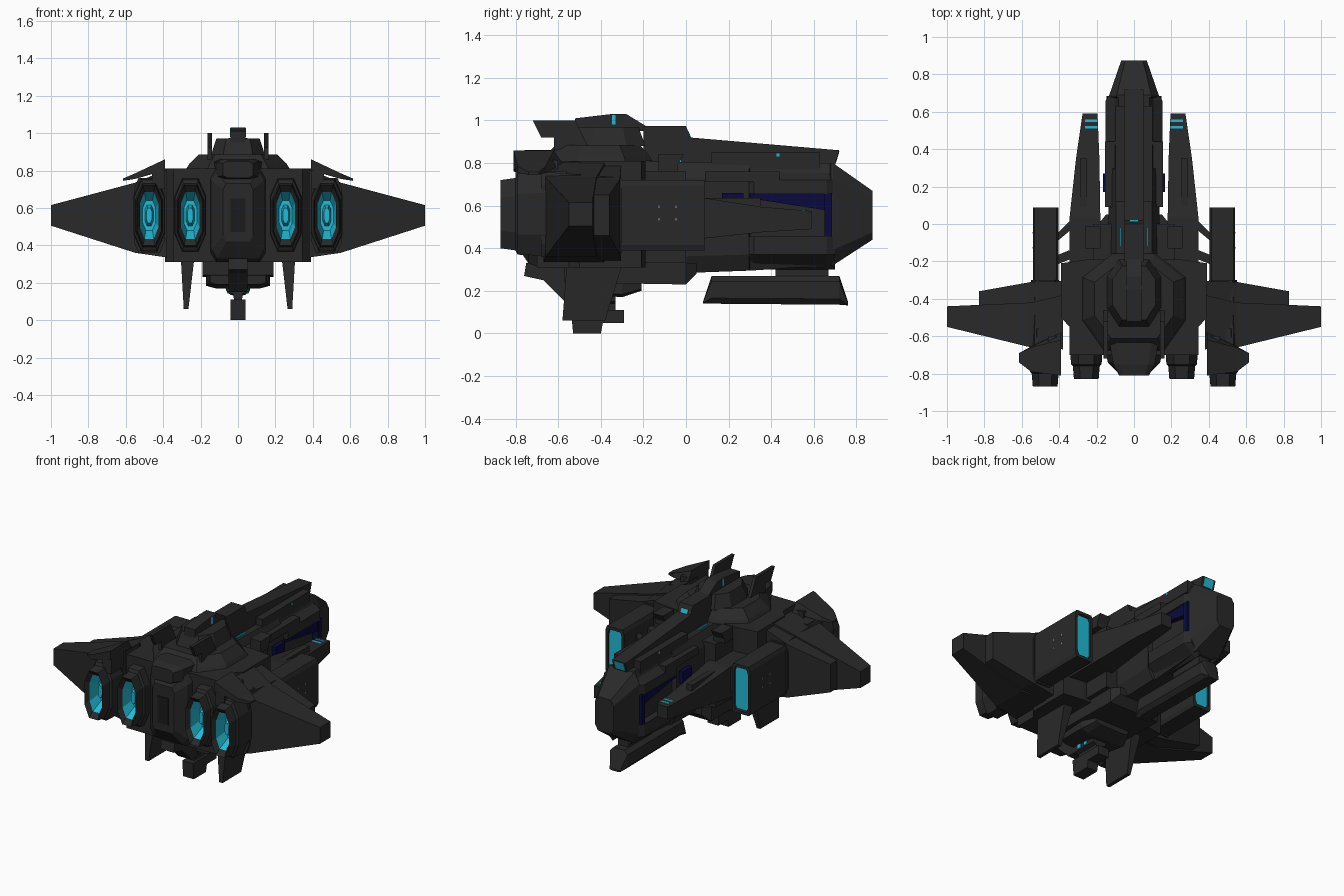
import bpy, bmesh


def material(name, r, g, b):
    m = bpy.data.materials.new(name)
    m.diffuse_color = (r, g, b, 1)
    return m


GREY = material("hull grey", 0.022, 0.022, 0.022)
DARK = material("panel black", 0.011, 0.011, 0.011)
CYAN = material("glow cyan", 0.015, 0.50, 0.68)
BLUE = material("deep blue", 0.003, 0.003, 0.048)
LILAC = material("lamp lilac", 0.35, 0.28, 0.6)


def loft(name, rings, mat=GREY, mirror=False, start=True, end=True):
    """Skin a list of equal-length point rings and close the ends."""
    bm = bmesh.new()
    vs = [[bm.verts.new(p) for p in r] for r in rings]
    n = len(rings[0])
    for a, b in zip(vs, vs[1:]):
        for i in range(n):
            bm.faces.new((a[i], a[(i + 1) % n], b[(i + 1) % n], b[i]))
    if start:
        bm.faces.new(vs[0])
    if end:
        bm.faces.new(vs[-1])
    bmesh.ops.recalc_face_normals(bm, faces=bm.faces)
    me = bpy.data.meshes.new(name)
    bm.to_mesh(me)
    bm.free()
    me.materials.append(mat)
    ob = bpy.data.objects.new(name, me)
    bpy.context.collection.objects.link(ob)
    if mirror:
        ob.modifiers.new("mirror", 'MIRROR').use_mirror_merge = False
    return ob


def rect(y, x0, x1, z0, z1):
    return [(x0, y, z0), (x1, y, z0), (x1, y, z1), (x0, y, z1)]


def box(name, x0, x1, y0, y1, z0, z1, mat=GREY, mirror=False):
    return loft(name, [rect(y0, x0, x1, z0, z1), rect(y1, x0, x1, z0, z1)], mat, mirror)


def octo(y, cx, hx, z0, z1, k=0.5):
    """Chamfered upright octagon across the y axis."""
    cz, hz = (z0 + z1) / 2, (z1 - z0) / 2
    j = 1 - k
    pts = [(1, -j), (1, j), (j, 1), (-j, 1), (-1, j), (-1, -j), (-j, -1), (j, -1)]
    return [(cx + hx * a, y, cz + hz * b) for a, b in pts]


def side(name, prof, x0, x1, mat=GREY, mirror=False):
    """Side profile (y, z) extruded across x."""
    return loft(name, [[(x, y, z) for y, z in prof] for x in (x0, x1)], mat, mirror)


def plan(name, half, levels, yc=0.0, mat=GREY):
    """Symmetric plan outline (x, y) stacked in z levels (z, scale)."""
    full = half + [(-x, y) for x, y in reversed(half)]
    return loft(name, [[(x * s, yc + (y - yc) * s, z) for x, y in full] for z, s in levels], mat)


# forward hull with a narrow waist between the armour plates
loft("forward_hull", [octo(.875, 0, .068, .44, .67, .3), octo(.69, 0, .132, .32, .80, .3),
                      octo(.68, 0, .132, .32, .80, .3), octo(.675, 0, .105, .32, .80, .2),
                      octo(.30, 0, .105, .295, .80, .2), octo(.295, 0, .135, .295, .80, .3),
                      octo(-.25, 0, .14, .275, .81, .3)])
side("top_beam", [(.69, .76), (.72, .86), (.02, .92), (0, .975), (-.2, .975), (-.2, .76)], -.05, .05)
side("beam_lens", [(.702, .80), (.7185, .855), (.7205, .855), (.704, .80)], -.035, .035, CYAN)
side("beam_lamp", [(.02, .92), (.01, .9475), (.013, .9475), (.024, .92)], -.025, .025, CYAN)
box("beam_shoulder", -.10, .10, .12, .63, .77, .85)
box("shoulder_lamps", -.102, .102, .425, .44, .83, .845, CYAN)
box("hull_rail", .10, .155, .09, .44, .71, .76, GREY, True)

# side armour with blue-trimmed bays
for nm, za, zb, zc, zd in (("upper_armour", .655, .72, .655, .785), ("lower_armour", .37, .455, .30, .455)):
    loft(nm, [[(.06, y, zc), (w, y, za), (w, y, zb), (.06, y, zd)]
              for y, w in ((.70, .125), (.66, .152), (.32, .152), (.29, .13))], GREY, True)
side("blue_bay_trim", [(.30, .66), (.68, .66), (.68, .575), (.30, .635)], .09, .14, BLUE, True)
box("blue_bay_post", .09, .148, .65, .685, .455, .66, BLUE, True)
box("blue_vent", .12, .165, .17, .27, .58, .66, BLUE, True)

# keel pod under the nose
loft("keel_pod", [octo(.08, 0, .055, .14, .15, .4), octo(.12, 0, .065, .14, .27, .4),
                  octo(.72, 0, .065, .135, .27, .4), octo(.76, 0, .04, .132, .15, .4)])
box("keel_mount", -.04, .04, .42, .67, .25, .33)

# inner prongs
loft("prong", [rect(.59, .195, .275, .49, .575), rect(.35, .185, .31, .475, .595),
               rect(.03, .18, .345, .44, .645), rect(-.25, .18, .345, .44, .645)], GREY, True)
box("prong_rail", .25, .29, .05, .35, .56, .635, GREY, True)
for i, y in enumerate((.51, .545)):
    box("prong_light_%d" % i, .192, .262, y, y + .014, .50, .582, CYAN, True)
box("prong_side_light", .30, .329, .14, .155, .53, .56, CYAN, True)

# middle body and struts to the outer nacelles
box("middle_body", -.22, .22, -.25, .0, .33, .76)
side("shoulder_block", [(-.13, .76), (-.13, .84), (-.01, .84), (-.04, .79), (-.04, .76)], .18, .26, GREY, True)
box("shoulder_light", .068, .076, -.12, -.02, .80, .816, CYAN, True)
for nm, pts in (("front_strut", [(.30, .05), (.34, .02), (.42, -.06), (.42, -.10), (.30, .0)]),
                ("rear_strut", [(.22, -.09), (.42, -.17), (.42, -.22), (.22, -.14)])):
    loft(nm, [[(x, y, z) for x, y in pts] for z in (.48, .64)], GREY, True)

# main body and tower
plan("main_body", [(.25, -.19), (.39, -.21), (.39, -.50), (.345, -.55), (.345, -.70), (.15, -.70)],
     [(.31, 1), (.81, 1)])
plan("tower_base", [(.10, -.19), (.24, -.30), (.24, -.50), (.14, -.64)],
     [(.81, 1.15), (.83, 1.1), (.885, .88)], -.4)
plan("tower_top", [(.08, -.19), (.145, -.28), (.145, -.45), (.08, -.55)], [(.88, 1), (.97, .8)], -.36)
side("top_turret", [(-.52, .95), (-.52, 1.01), (-.35, 1.03), (-.28, 1.03), (-.19, .975), (-.19, .95)], -.04, .04)
box("turret_lamp", .038, .042, -.347, -.33, .98, 1.026, CYAN, True)
side("dorsal_fin", [(-.72, 1.0), (-.52, 1.0), (-.46, .88), (-.62, .86), (-.62, .92), (-.68, .92)],
     .14, .162, GREY, True)

# rear block between the engines
loft("rear_block", [octo(-.69, 0, .15, .31, .81, .2), octo(-.74, 0, .14, .33, .79, .2),
                    octo(-.80, 0, .08, .42, .73, .2)])
box("rear_panel", -.04, .04, -.805, -.79, .47, .65, DARK)
loft("rear_dorsal", [octo(-.81, 0, .08, .76, .85, .3), octo(-.75, 0, .11, .75, .862, .3),
                     octo(-.58, 0, .14, .75, .862, .3)])

# engines: nozzle shell with lip, open glowing bowl and core
for nm, cx, yb, yf in (("inner", .255, -.83, -.69), ("outer", .475, -.87, -.66)):
    loft(nm + "_nozzle", [octo(yb + .03, cx, .05, .435, .685), octo(yb, cx, .066, .40, .72),
                          octo(yb + .07, cx, .072, .39, .73), octo(yb + .08, cx, .082, .37, .75),
                          octo(yf, cx, .085, .365, .76), octo(yf + .1, cx, .085, .365, .76)],
         GREY, True, False)
    bowl = loft(nm + "_glow_bowl", [octo(yb + .03, cx, .05, .435, .685), octo(yb + .11, cx, .035, .48, .64)],
                CYAN, True, False)
    bowl.data.flip_normals()
    loft(nm + "_glow_core", [octo(yb + .07, cx, .015, .52, .60), octo(yb + .12, cx, .025, .50, .62)], CYAN, True)

# outer nacelles with cyan intakes
loft("nacelle_rear", [octo(-.68, .475, .082, .36, .76, .3), octo(-.30, .475, .075, .38, .73, .3)], GREY, True)
loft("nacelle_front", [octo(-.32, .473, .068, .39, .72, .15), octo(.088, .473, .068, .39, .72, .15),
                       octo(.088, .473, .052, .41, .70, .2), octo(.06, .473, .046, .42, .69, .2)], GREY, True)
loft("intake_glow", [octo(.058, .473, .05, .415, .695, .2), octo(.076, .473, .05, .415, .695, .2)], CYAN, True)
for i, (y, z) in enumerate(((-.05, .53), (-.05, .59), (-.13, .53), (-.13, .59))):
    box("nacelle_lamp_%d" % i, .54, .542, y, y + .006, z, z + .012, LILAC, True)


# wings, as sections across x
def wing(name, secs):
    loft(name, [[(x, a, z0), (x, b, z0), (x, b, z1), (x, a, z1)] for x, a, b, z0, z1 in secs], GREY, True)


wing("main_wing", [(.38, -.67, -.38, .335, .805), (.55, -.66, -.42, .36, .735), (1.0, -.55, -.44, .505, .615)])
wing("leading_wing", [(.38, -.46, -.305, .34, .79), (.55, -.46, -.31, .37, .725), (.83, -.46, -.36, .46, .65)])
loft("winglet", [[(.39, -.81, .80), (.39, -.58, .80), (.39, -.62, .86), (.39, -.81, .86)],
                 [(.55, -.79, .755), (.55, -.655, .755), (.55, -.66, .785), (.55, -.79, .785)],
                 [(.615, -.74, .745), (.615, -.69, .745), (.615, -.69, .757), (.615, -.74, .757)]], GREY, True)
box("winglet_base", .39, .46, -.80, -.60, .70, .815, GREY, True)

# belly bay, fins and lower turret
loft("belly_bay", [rect(-.57, -.19, .19, .24, .33), rect(.0, -.19, .19, .23, .33), rect(.05, -.15, .15, .28, .33)])
loft("belly_step", [octo(-.52, 0, .15, .19, .26, .3), octo(-.30, 0, .17, .17, .26, .3),
                    octo(-.21, 0, .13, .20, .26, .3)])
side("belly_tail", [(-.75, .33), (-.76, .27), (-.67, .25), (-.57, .15), (-.50, .15), (-.50, .33)], -.05, .05)
loft("belly_fin", [[(.235, -.56, .32), (.305, -.56, .32), (.305, -.30, .32), (.235, -.30, .32)],
                   [(.265, -.58, .06), (.29, -.58, .06), (.29, -.38, .06), (.265, -.38, .06)]], GREY, True)
loft("turret_neck", [[(x, y, z) for x, y in ((-w, -.5), (w, -.5), (w, -.33), (-w, -.33))]
                     for z, w in ((.09, .02), (.14, .025), (.15, .05), (.22, .06))])
side("lower_turret", [(-.53, 0), (-.40, 0), (-.39, .05), (-.29, .05), (-.29, .11), (-.54, .11)], -.04, .04)
for i, y in enumerate((-.47, -.41)):
    box("neck_light_%d" % i, -.057, .057, y, y + .025, .155, .185, CYAN)
